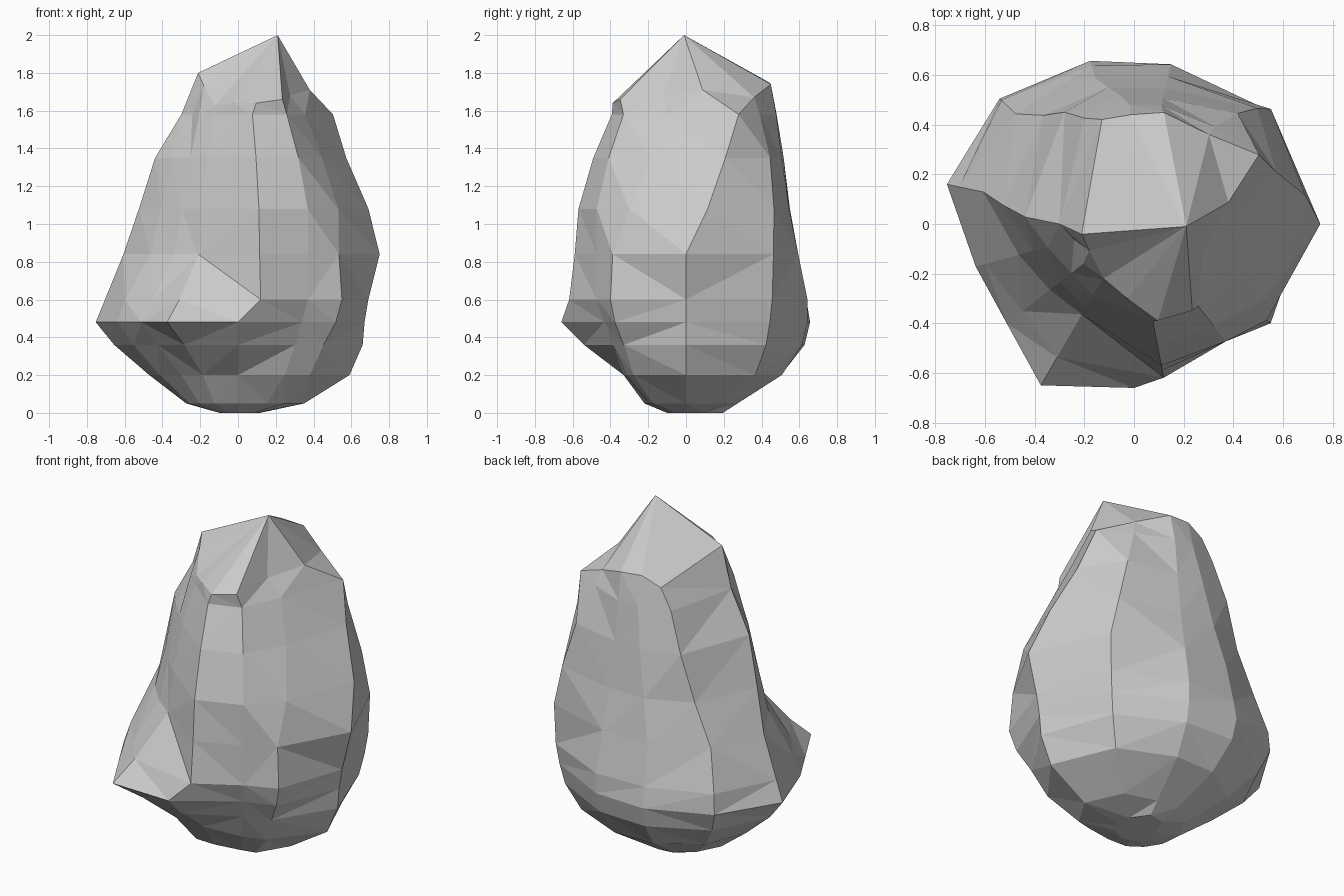
import bpy, bmesh
from math import radians, cos, sin

# Directions of the vertical ridges, in degrees round the rock from +x
ANGLES = [0, 40, 77, 105, 137, 168, 195, 218, 240, 270, 308, 324]
# Ridges that swing sideways above the belly: degrees turned at z = 1.58
LEAN = {0: 29, 1: 10, 3: -13, 4: -22, 5: 12, 11: 20}

# Cross-sections: height, then the radius on each ridge
RINGS = [
    (0.00, (.10, .15, .20, .19, .12, .10, .10, .10, .10, .10, .10, .10)),
    (0.05, (.35, .33, .28, .28, .28, .28, .27, .26, .25, .22, .25, .30)),
    (0.20, (.59, .57, .52, .52, .51, .48, .43, .38, .37, .33, .40, .47)),
    (0.36, (.66, .66, .63, .65, .68, .67, .57, .54, .57, .54, .49, .56)),
    (0.48, (.67, .69, .66, .68, .74, .77, .66, .65, .75, .66, .55, .64)),
    (0.60, (.69, .71, .66, .66, .73, .72, .62, .57, .62, .63, .60, .68)),
    (0.84, (.75, .72, .61, .61, .65, .62, .48, .43, .42, .60, .60, .66)),
    (1.08, (.70, .68, .56, .56, .57, .53, .42, .38, .39, .58, .60, .61)),
    (1.35, (.61, .61, .52, .52, .53, .44, .36, .32, .33, .50, .52, .48)),
    (1.58, (.575, .51, .49, .48, .47, .30, .25, .26, .26, .40, .42, .37)),
]
# Uneven crown: angle, radius and height on each ridge
CROWN = [(13, .39, 1.71), (50, .47, 1.67), (75, .465, 1.74), (92, .44, 1.75),
         (107, .44, 1.70), (191, .215, 1.80), (211, .21, 1.73), (241, .25, 1.63),
         (265, .30, 1.64), (284, .40, 1.64), (304, .42, 1.66), (337, .30, 1.68)]

bm = bmesh.new()


def point(angle, r, z):
    return bm.verts.new((r * cos(radians(angle)), r * sin(radians(angle)), z))


loops = []
for z, radii in RINGS:
    turn = max(0, (z - .84) / .74)
    loop = []
    for i, (a, r) in enumerate(zip(ANGLES, radii)):
        a += LEAN.get(i, 0) * turn
        # the front crease shifts right above the ledge
        if i == 9 and z > 0.5:
            a += 11
        loop.append(point(a, r, z))
    loops.append(loop)
loops.append([point(*c) for c in CROWN])

# Sides
n = len(ANGLES)
for low, high in zip(loops, loops[1:]):
    for i in range(n):
        j = (i + 1) % n
        bm.faces.new((low[i], low[j], high[j], high[i]))

# Base and off-centre peak
bm.faces.new(loops[0][::-1])
peak = bm.verts.new((.21, -.01, 2.0))
for i in range(n):
    bm.faces.new((loops[-1][i], loops[-1][(i + 1) % n], peak))

bmesh.ops.triangulate(bm, faces=bm.faces[:], quad_method='SHORT_EDGE')
bmesh.ops.recalc_face_normals(bm, faces=bm.faces[:])
mesh = bpy.data.meshes.new("rock")
bm.to_mesh(mesh)
bm.free()
rock = bpy.data.objects.new("rock", mesh)
bpy.context.collection.objects.link(rock)
